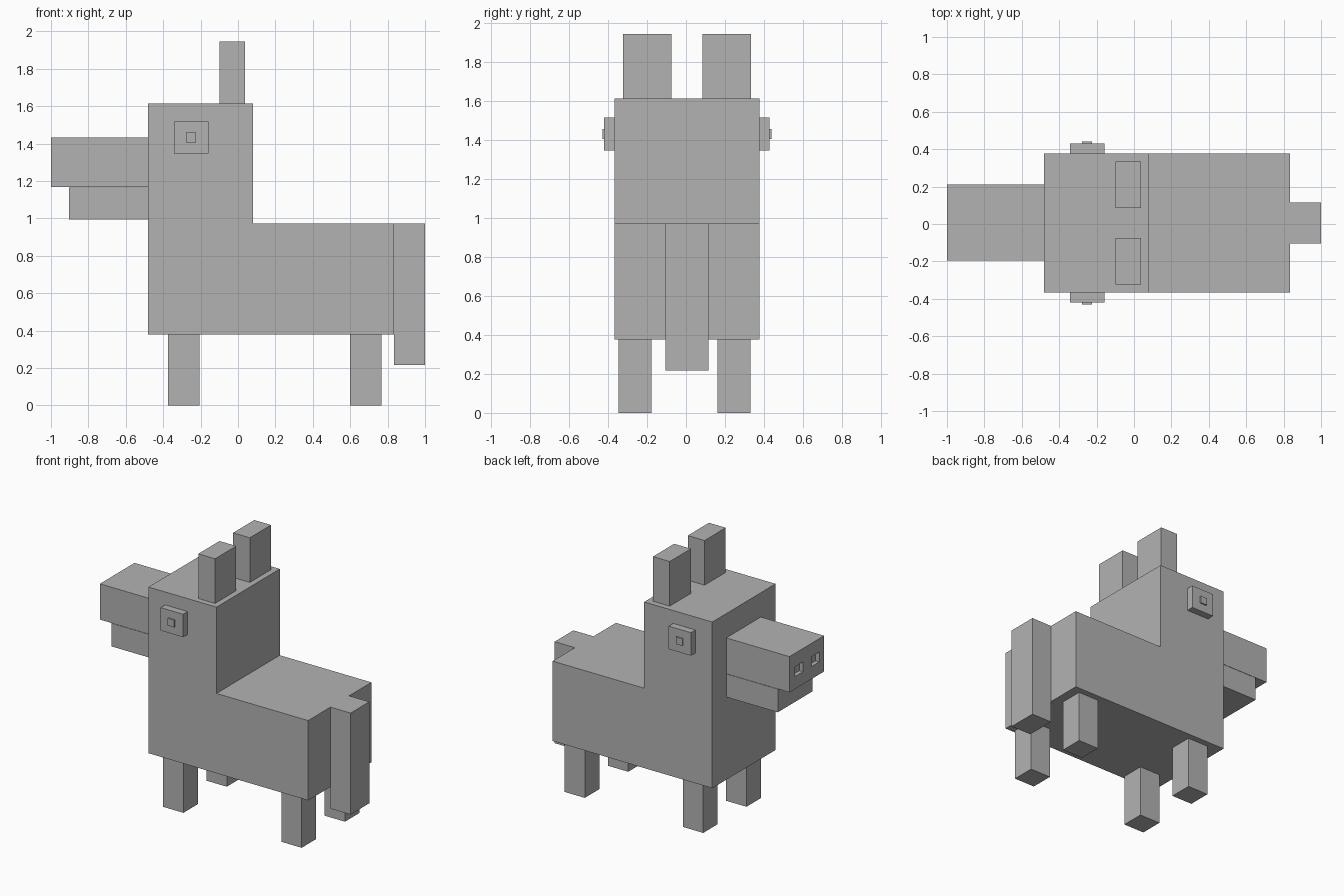
import bpy
import bmesh
from mathutils import Vector

default_cube = bpy.data.objects.get("Cube")
if default_cube:
    bpy.data.objects.remove(default_cube, do_unlink=True)

# One plain colour for the whole animal
grey = bpy.data.materials.new("plain_grey")
grey.use_nodes = True
colour = (0.45, 0.45, 0.45, 1)
grey.diffuse_color = colour
grey.node_tree.nodes["Principled BSDF"].inputs["Base Color"].default_value = colour


def finish(name, bm):
    bmesh.ops.recalc_face_normals(bm, faces=bm.faces)
    mesh = bpy.data.meshes.new(name)
    bm.to_mesh(mesh)
    bm.free()
    mesh.materials.append(grey)
    obj = bpy.data.objects.new(name, mesh)
    bpy.context.scene.collection.objects.link(obj)
    return obj


def box_mesh(x, y, z):
    bm = bmesh.new()
    bmesh.ops.create_cube(bm, size=1)
    for v in bm.verts:
        v.co = Vector([r[0] if c < 0 else r[1] for c, r in zip(v.co, (x, y, z))])
    return bm


def box(name, x, y, z):
    return finish(name, box_mesh(x, y, z))


# The body sits a hair off centre in y
MID = 0.005
HALF = 0.372


def side_range(side, near, far):
    return sorted((MID + side * near, MID + side * far))


# Body and neck: one L-shaped profile pushed across y
profile = [(-0.48, 0.378), (0.834, 0.378), (0.834, 0.972),
           (0.08, 0.972), (0.08, 1.614), (-0.48, 1.614)]
bm = bmesh.new()
outline = bm.faces.new([bm.verts.new((x, MID - HALF, z)) for x, z in profile])
pushed = bmesh.ops.extrude_face_region(bm, geom=[outline], use_keep_orig=True)
bmesh.ops.translate(bm, vec=(0, 2 * HALF, 0),
                    verts=[g for g in pushed["geom"] if isinstance(g, bmesh.types.BMVert)])
finish("body", bm)

# Snout with two sunken nostrils
snout_y = (-0.195, 0.212)
bm = box_mesh((-1, -0.48), snout_y, (1.167, 1.433))
nostril_z = (1.26, 1.333)
nostrils_y = [(-0.138, -0.046), (0.054, 0.146)]
cuts = [((0, y, 0), (0, 1, 0)) for pair in nostrils_y for y in pair]
cuts += [((0, 0, z), (0, 0, 1)) for z in nostril_z]
for point, normal in cuts:
    bmesh.ops.bisect_plane(bm, geom=bm.verts[:] + bm.edges[:] + bm.faces[:],
                           plane_co=point, plane_no=normal)
bm.normal_update()
holes = []
for f in bm.faces:
    c = f.calc_center_median()
    if (f.normal.x < -0.9 and nostril_z[0] < c.z < nostril_z[1]
            and any(a < c.y < b for a, b in nostrils_y)):
        holes.append(f)
bmesh.ops.inset_individual(bm, faces=holes, thickness=0, depth=-0.03)
finish("snout", bm)

# Lower jaw and tail
box("jaw", (-0.904, -0.48), snout_y, (0.993, 1.165))
box("tail", (0.834, 1), side_range(1, -0.11, 0.11), (0.217, 0.972))

# Paired parts
for side, label in ((-1, "near"), (1, "far")):
    box(label + "_ear", (-0.1, 0.038), side_range(side, 0.08, 0.329), (1.614, 1.946))
    box(label + "_eye", (-0.342, -0.158), side_range(side, HALF, 0.425), (1.347, 1.518))
    box(label + "_pupil", (-0.278, -0.225), side_range(side, 0.425, 0.435), (1.406, 1.459))
    leg_y = (-0.347, -0.177) if side < 0 else (0.162, 0.332)
    box(label + "_front_leg", (-0.374, -0.206), leg_y, (0, 0.378))
    box(label + "_hind_leg", (0.6, 0.767), leg_y, (0, 0.378))
